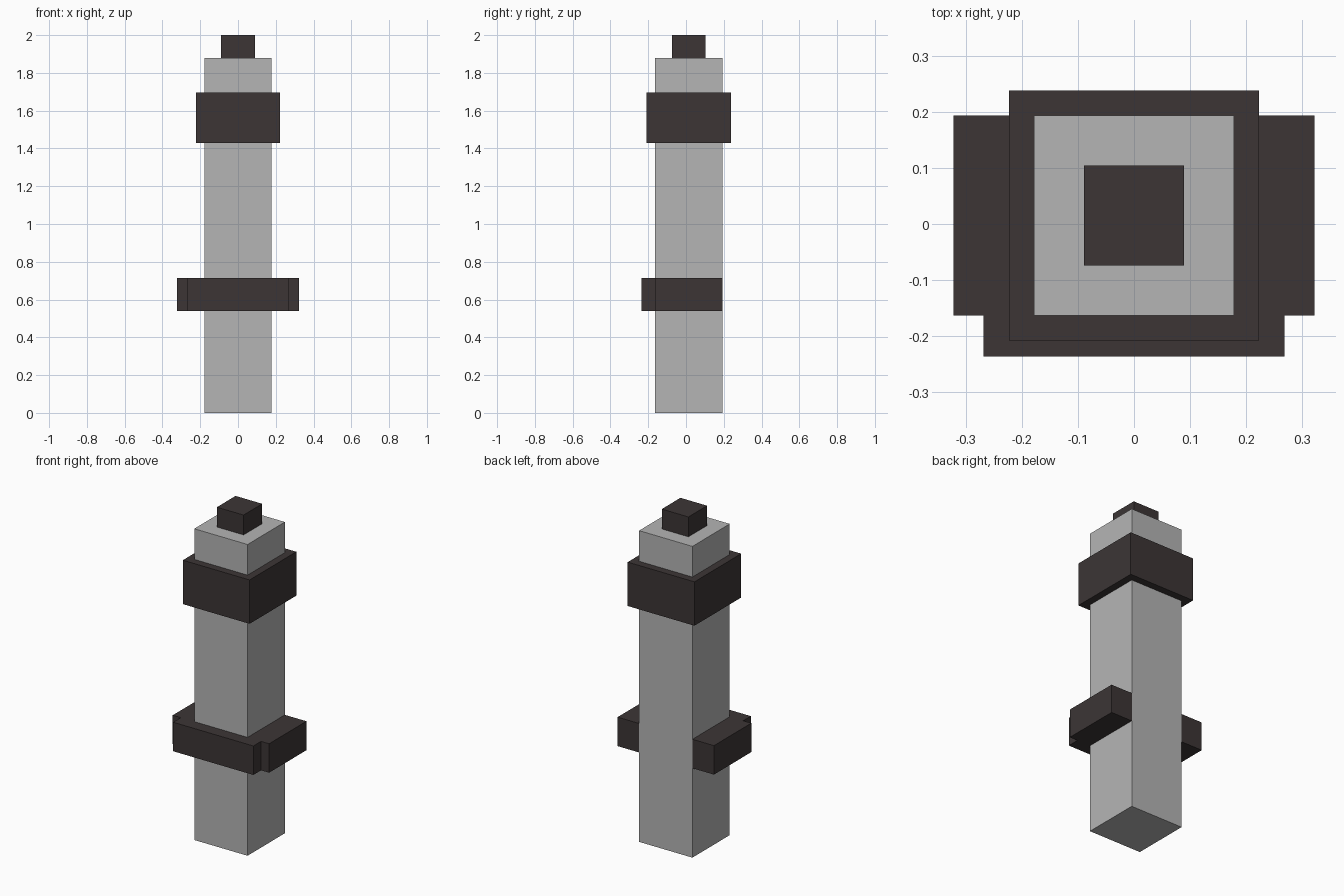
import bpy

cube = bpy.data.objects.get("Cube")
if cube:
    bpy.data.objects.remove(cube, do_unlink=True)


def material(name, color):
    mat = bpy.data.materials.new(name)
    mat.use_nodes = True
    mat.diffuse_color = color
    mat.node_tree.nodes["Principled BSDF"].inputs["Base Color"].default_value = color
    return mat


def box(name, x, y, z, mat):
    """Box from (min, max) ranges on each axis."""
    ranges = (x, y, z)
    bpy.ops.mesh.primitive_cube_add(size=1)
    obj = bpy.context.object
    obj.name = name
    obj.data.name = name
    obj.location = [(a + b) / 2 for a, b in ranges]
    obj.scale = [b - a for a, b in ranges]
    bpy.ops.object.transform_apply(location=True, rotation=False, scale=True)
    obj.data.materials.append(mat)
    return obj


grey = material("light_grey", (0.46, 0.46, 0.46, 1))
dark = material("dark_charcoal", (0.045, 0.036, 0.036, 1))

HALF = 0.178            # half width of the square shaft
MID = 0.015             # shaft centre in y
FRONT, BACK = MID - HALF, MID + HALF
BAND = (0.54, 0.715)    # height range of the lower bracket


def square(name, half, z, mat):
    box(name, (-half, half), (MID - half, MID + half), z, mat)


# Shaft, upper collar and top knob
square("shaft", HALF, (0, 1.88), grey)
square("upper_collar", 0.223, (1.43, 1.695), dark)
square("top_knob", 0.089, (1.88, 2.0), dark)

# Lower bracket: a block on each side and a plate across the front
box("left_bracket", (HALF, 0.322), (FRONT, BACK), BAND, dark)
box("right_bracket", (-0.322, -HALF), (FRONT, BACK), BAND, dark)
box("front_bracket", (-0.268, 0.268), (-0.236, FRONT), BAND, dark)
